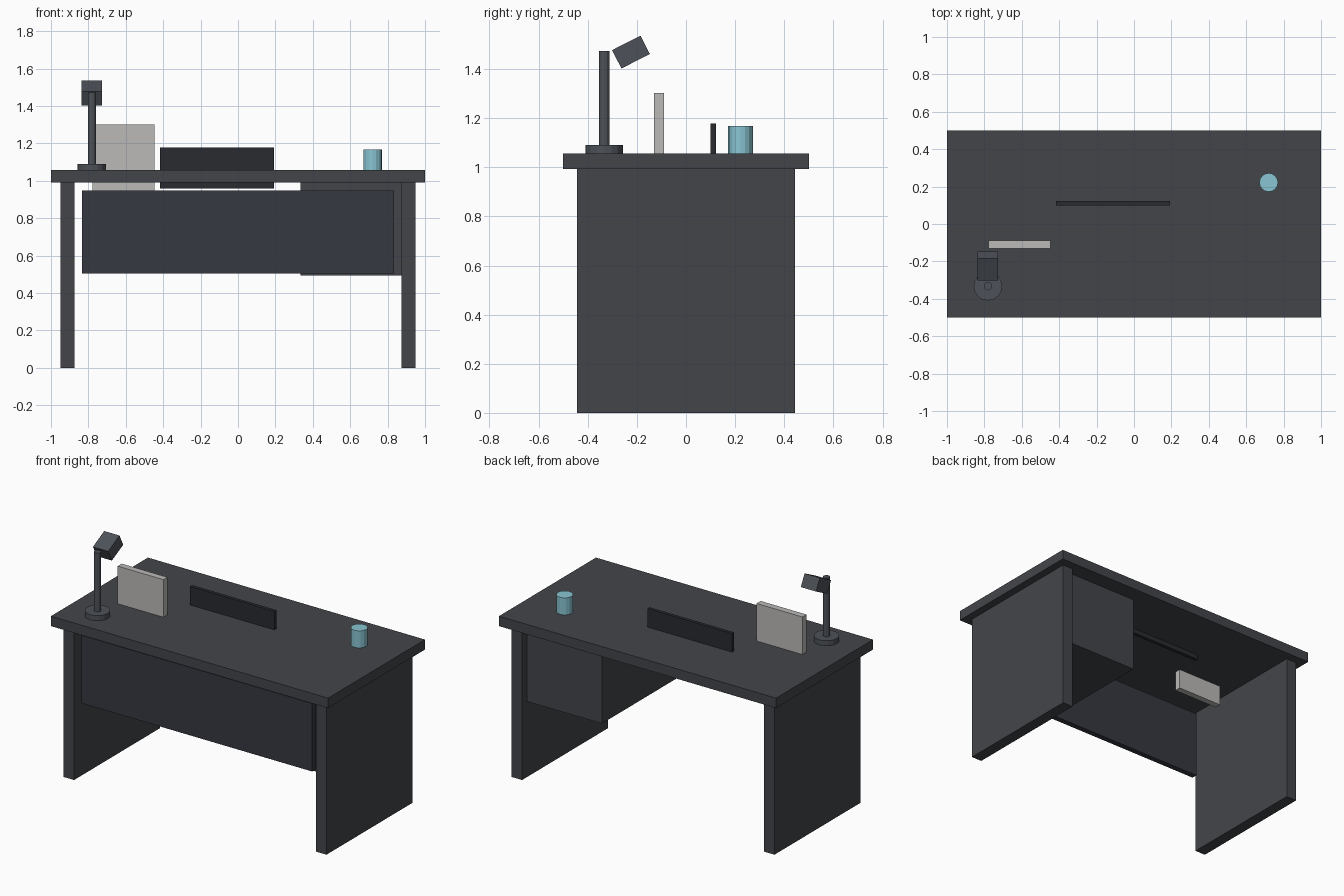
import bpy, math

if "Cube" in bpy.data.objects:
    bpy.data.objects.remove(bpy.data.objects["Cube"])


def material(name, r, g, b):
    m = bpy.data.materials.new(name)
    m.diffuse_color = (r, g, b, 1)
    m.use_nodes = True
    m.node_tree.nodes["Principled BSDF"].inputs["Base Color"].default_value = m.diffuse_color
    return m


CHARCOAL = material("charcoal", 0.055, 0.06, 0.068)
NAVY = material("dark_blue_grey", 0.035, 0.04, 0.052)
BLACK = material("near_black", 0.022, 0.024, 0.028)
LAMP = material("lamp_grey", 0.075, 0.085, 0.1)
PALE = material("pale_grey", 0.5, 0.49, 0.48)
TEAL = material("teal", 0.25, 0.56, 0.65)


def box(name, x, y, z, mat, tilt=0):
    """Box from (min, max) ranges, optionally tilted about x."""
    bpy.ops.mesh.primitive_cube_add(size=1, location=[sum(r) / 2 for r in (x, y, z)])
    ob = bpy.context.object
    ob.name = name
    ob.scale = [r[1] - r[0] for r in (x, y, z)]
    ob.rotation_euler.x = math.radians(tilt)
    ob.data.materials.append(mat)
    return ob


def cylinder(name, x, y, z, radius, sides, mat):
    bpy.ops.mesh.primitive_cylinder_add(vertices=sides, radius=radius,
                                        depth=z[1] - z[0], location=(x, y, sum(z) / 2))
    ob = bpy.context.object
    ob.name = name
    ob.data.materials.append(mat)
    return ob


# Desk: top, two slab legs, front panel and hanging drawer cabinet
box("desktop", (-1, 1), (-0.5, 0.5), (0.992, 1.057), CHARCOAL)
for side, s in (("left", -1), ("right", 1)):
    box(side + "_leg", sorted((s * 0.873, s * 0.949)), (-0.443, 0.443), (0, 0.992), CHARCOAL)
box("front_panel", (-0.833, 0.833), (-0.425, -0.388), (0.505, 0.948), NAVY)
box("drawer_cabinet", (0.333, 0.873), (-0.392, 0.392), (0.493, 0.992), CHARCOAL)

# Upright boards that pass through the desktop
box("screen", (-0.417, 0.193), (0.1, 0.122), (0.96, 1.178), BLACK)
box("picture_board", (-0.777, -0.447), (-0.131, -0.089), (0.86, 1.302), PALE)

# Mug
cylinder("mug", 0.72, 0.222, (1.05, 1.168), 0.05, 16, TEAL)

# Desk lamp: base, pole, tilted head
cylinder("lamp_base", -0.781, -0.333, (1.052, 1.09), 0.076, 16, LAMP)
cylinder("lamp_pole", -0.781, -0.333, (1.08, 1.473), 0.022, 12, LAMP)
box("lamp_head", (-0.836, -0.726), (-0.289, -0.159), (1.427, 1.511), LAMP, tilt=27)
